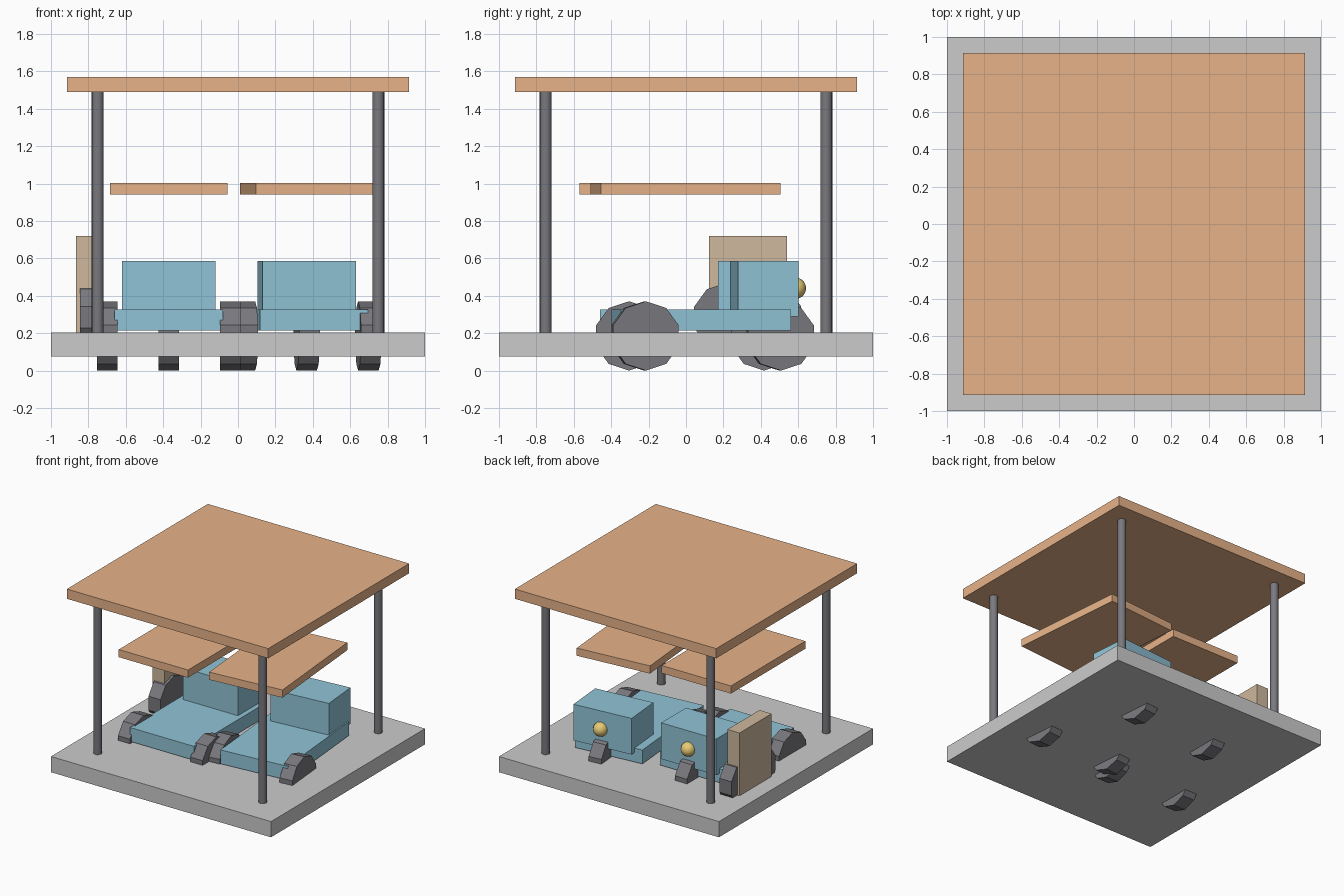
import bpy
from math import radians, pi

if "Cube" in bpy.data.objects:
    bpy.data.objects.remove(bpy.data.objects["Cube"])


def material(name, rgb):
    m = bpy.data.materials.new(name)
    m.diffuse_color = (*rgb, 1)
    m.use_nodes = True
    m.node_tree.nodes["Principled BSDF"].inputs["Base Color"].default_value = m.diffuse_color
    return m


ORANGE = material("orange_panel", (0.80, 0.45, 0.25))
BLUE = material("blue_body", (0.28, 0.55, 0.68))
DARK = material("dark_grey", (0.19, 0.19, 0.21))
CONCRETE = material("pale_concrete", (0.76, 0.76, 0.73))
YELLOW = material("yellow_lamp", (0.80, 0.60, 0.18))
TAN = material("tan_board", (0.62, 0.48, 0.34))


def finish(name, mat):
    ob = bpy.context.object
    ob.name = name
    ob.data.materials.append(mat)
    return ob


def box(name, x, y, z0, z1, w, l, mat, turn=0.0):
    bpy.ops.mesh.primitive_cube_add(size=1, location=(x, y, (z0 + z1) / 2),
                                    rotation=(0, 0, turn))
    ob = finish(name, mat)
    ob.scale = (w, l, z1 - z0)
    return ob


def wheel(name, x, y, z=0.185, turn=0.0):
    # ten-sided disc on a sideways axle, with a corner at the top
    bpy.ops.mesh.primitive_cylinder_add(vertices=10, radius=0.185, depth=0.11,
                                        location=(x, y, z))
    ob = finish(name, DARK)
    ob.rotation_euler = (pi / 2, 0, pi / 2 + turn)
    return ob


def post(name, x, y):
    bpy.ops.mesh.primitive_cylinder_add(vertices=16, radius=0.032, depth=1.30,
                                        location=(x, y, 0.85))
    finish(name, DARK)
    bpy.ops.object.shade_smooth_by_angle(angle=radians(40))


def cart(side, x, y, turn):
    box(side + "_cart_chassis", x, y + 0.0835, 0.213, 0.327, 0.58, 0.912, BLUE, turn)
    box(side + "_cart_cab", x, y + 0.42, 0.29, 0.587, 0.50, 0.323, BLUE, turn)
    box(side + "_cart_roof", x, y, 0.94, 1.003, 0.63, 0.965, ORANGE, turn)
    for label, dx, dy in (("front_left", -0.33, -0.217),
                          ("front_right", 0.33, -0.217),
                          ("rear", 0.0, 0.505)):
        wheel(f"{side}_cart_{label}_wheel", x + dx, y + dy, turn=turn)
    bpy.ops.mesh.primitive_uv_sphere_add(segments=16, ring_count=10, radius=0.057,
                                         location=(x, y + 0.587, 0.44))
    finish(side + "_cart_lamp", YELLOW)
    bpy.ops.object.shade_smooth()


# shelter
box("floor_slab", 0, 0, 0.075, 0.204, 2.0, 2.0, CONCRETE)
box("canopy", 0, 0, 1.49, 1.57, 1.83, 1.83, ORANGE)
for sx in (-1, 1):
    for sy in (-1, 1):
        post("canopy_post", sx * 0.75, sy * 0.75)

# two parked three-wheelers
cart("left", -0.37, -0.0875, 0.0)
cart("right", 0.367, -0.002, radians(5))

# board and spare wheels at the left edge
box("tool_board", -0.81, 0.332, 0.20, 0.72, 0.11, 0.416, TAN)
for i, y in enumerate((0.22, 0.44)):
    wheel(f"spare_wheel_{i + 1}", -0.79, y, z=0.285)
